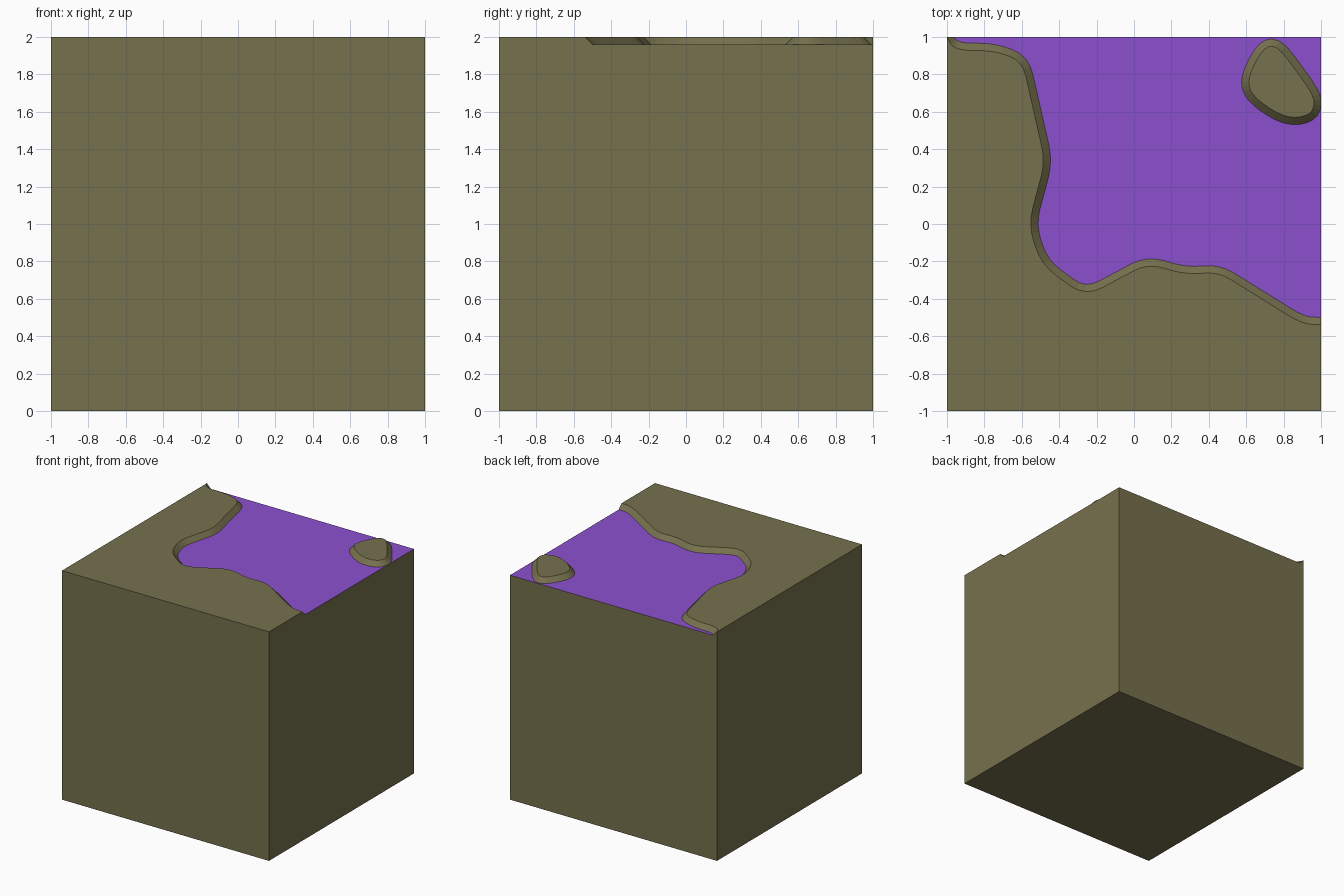
import bpy, bmesh
from mathutils import Vector

if "Cube" in bpy.data.objects:
    bpy.data.objects.remove(bpy.data.objects["Cube"])

TOP, WATER = 2.0, 1.96      # heights of the land and the water
HALF = 0.0195               # half the width of the bank, seen from above


def material(name, rgb):
    m = bpy.data.materials.new(name)
    m.diffuse_color = (*rgb, 1)
    m.use_nodes = True
    m.node_tree.nodes["Principled BSDF"].inputs["Base Color"].default_value = m.diffuse_color
    return m


earth = material("olive earth", (0.183, 0.165, 0.076))
purple = material("purple water", (0.262, 0.081, 0.62))


def rounded(corners, closed, cut=0.09, steps=4):
    """Polyline with every corner replaced by a small curve."""
    p = [Vector(c) for c in corners]
    n = len(p)
    out = [] if closed else [p[0]]
    for i in range(n) if closed else range(1, n - 1):
        a, b, c = p[i - 1], p[i], p[(i + 1) % n]
        s = b + (a - b).normalized() * min(cut, (a - b).length * 0.48)
        e = b + (c - b).normalized() * min(cut, (c - b).length * 0.48)
        for k in range(steps + 1):
            t = k / steps
            out.append(s * (1 - t) ** 2 + b * 2 * t * (1 - t) + e * t * t)
    return out if closed else out + [p[-1]]


def offset(line, dist, closed):
    """Shift a polyline to the right of its direction of travel."""
    n, out = len(line), []
    for i, p in enumerate(line):
        a = line[i - 1] if closed or i else p
        b = line[(i + 1) % n] if closed or i < n - 1 else p
        d = (b - a).normalized()
        q = p + Vector((d.y, -d.x)) * dist
        out.append(Vector((max(-1, min(1, q.x)), max(-1, min(1, q.y)))))
    return out


def finish(name, bm):
    bmesh.ops.recalc_face_normals(bm, faces=bm.faces)
    me = bpy.data.meshes.new(name)
    bm.to_mesh(me)
    bm.free()
    me.materials.append(earth)
    me.materials.append(purple)
    bpy.context.collection.objects.link(bpy.data.objects.new(name, me))


def rim(bm, line, z):
    return [bm.verts.new((p.x, p.y, z)) for p in line]


# Ground block with a sunken pool
shore = rounded([(-.983, 1), (-.945, .947), (-.743, .947), (-.58, .885),
                 (-.455, .334), (-.545, -.004), (-.478, -.206), (-.26, -.366),
                 (.07, -.19), (.283, -.252), (.455, -.235), (.904, -.515),
                 (1, -.519)], False)
high, low = offset(shore, HALF, False), offset(shore, -HALF, False)
high[0], low[0] = Vector((-1, 1)), Vector((-.965, 1))
high[-1].x = low[-1].x = 1

bm = bmesh.new()
hi, lo = rim(bm, high, TOP), rim(bm, low, WATER)
b_fl, b_fr, b_br, b_bl = [bm.verts.new((x, y, 0)) for x, y in
                          ((-1, -1), (1, -1), (1, 1), (-1, 1))]
t_fl, t_fr = bm.verts.new((-1, -1, TOP)), bm.verts.new((1, -1, TOP))
t_br = bm.verts.new((1, 1, WATER))
bm.faces.new(hi + [t_fr, t_fl])                            # land top
bm.faces.new(lo + [t_br]).material_index = 1               # water
for i in range(len(hi) - 1):                               # sloped bank
    bm.faces.new((hi[i], hi[i + 1], lo[i + 1], lo[i]))
bm.faces.new((b_fl, b_fr, t_fr, t_fl))                     # front
bm.faces.new((b_fr, b_br, t_br, lo[-1], hi[-1], t_fr))     # right
bm.faces.new((b_br, b_bl, hi[0], lo[0], t_br))             # back
bm.faces.new((b_bl, b_fl, t_fl, hi[0]))                    # left
bm.faces.new((b_bl, b_br, b_fr, b_fl))                     # bottom
finish("ground_block", bm)

# Small island in the pool
outline = rounded([(.695, .971), (.781, .968), (.957, .73), (.989, .65),
                   (.963, .575), (.872, .545), (.775, .564), (.658, .639),
                   (.602, .703), (.591, .773), (.626, .869)], True, steps=3)
bm = bmesh.new()
hi = rim(bm, offset(outline, HALF, True), TOP)
lo = rim(bm, offset(outline, -HALF, True), WATER)
bm.faces.new(hi)
for i in range(len(hi)):
    bm.faces.new((hi[i - 1], hi[i], lo[i], lo[i - 1]))
bm.normal_update()
finish("island", bm)

# The island is an open shell: make sure its top faces up
island = bpy.data.objects["island"].data
if island.polygons[0].normal.z < 0:
    island.flip_normals()
